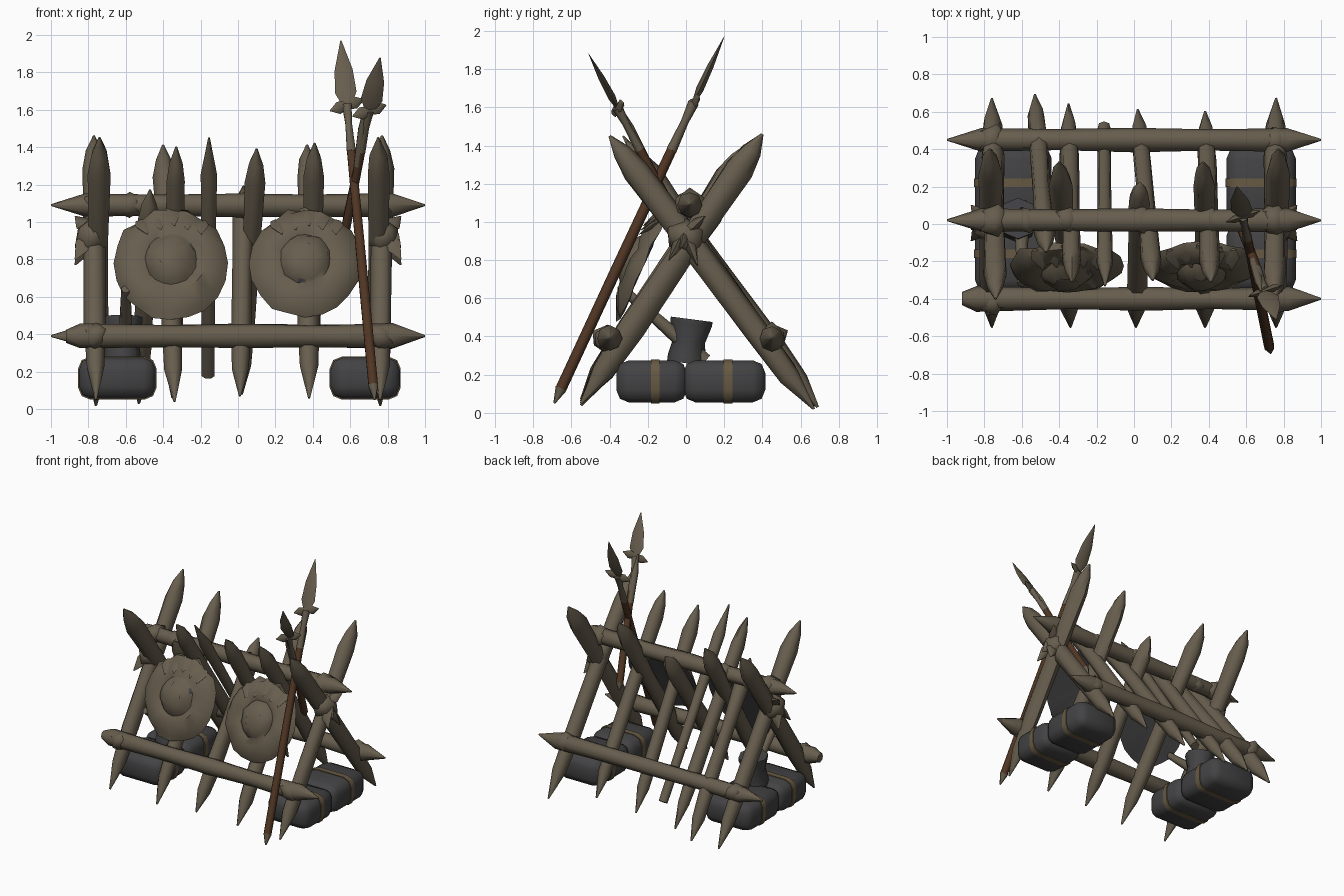
import bpy, bmesh, math, random
from mathutils import Vector, Matrix

random.seed(4)
cube = bpy.data.objects.get("Cube")
if cube:
    bpy.data.objects.remove(cube, do_unlink=True)


def material(name, rgb):
    m = bpy.data.materials.new(name)
    m.use_nodes = True
    m.diffuse_color = (*rgb, 1)
    m.node_tree.nodes["Principled BSDF"].inputs["Base Color"].default_value = (*rgb, 1)
    return m


WOOD = material("weathered_wood", (0.135, 0.11, 0.075))
STONE = material("dark_stone", (0.056, 0.056, 0.059))
SHAFT = material("red_brown_shaft", (0.08, 0.036, 0.017))
STRAP = material("tan_strap", (0.135, 0.1, 0.055))


def finish(name, bm, mats, angle=65):
    bmesh.ops.recalc_face_normals(bm, faces=bm.faces)
    me = bpy.data.meshes.new(name)
    bm.to_mesh(me)
    bm.free()
    for m in mats:
        me.materials.append(m)
    ob = bpy.data.objects.new(name, me)
    bpy.context.collection.objects.link(ob)
    bpy.ops.object.select_all(action="DESELECT")
    ob.select_set(True)
    bpy.context.view_layer.objects.active = ob
    bpy.ops.object.shade_smooth_by_angle(angle=math.radians(angle))


def skin(bm, loops):
    """Join neighbouring vertex rings with quads."""
    n = len(loops[0])
    for lo, hi in zip(loops, loops[1:]):
        for i in range(n):
            j = (i + 1) % n
            bm.faces.new((lo[i], lo[j], hi[j], hi[i]))


def tube(name, start, end, rings, mat, sides=7, flat=1.0, jitter=0.0):
    """Bar from start to end; rings are (fraction, radius)."""
    start, end = Vector(start), Vector(end)
    axis = (end - start).normalized()
    side = axis.cross(Vector((0, 0, 1) if abs(axis.x) > 0.8 else (1, 0, 0))).normalized()
    other = axis.cross(side)
    bm = bmesh.new()
    loops = []
    for t, r in rings:
        c = start.lerp(end, t)
        loop = []
        for i in range(sides):
            a = math.tau * i / sides
            k = r * (1 + random.uniform(-jitter, jitter))
            loop.append(bm.verts.new(c + side * math.cos(a) * k * flat + other * math.sin(a) * k))
        loops.append(loop)
    skin(bm, loops)
    bm.faces.new(loops[0])
    bm.faces.new(loops[-1])
    finish(name, bm, [mat])


def stake(name, start, end, r):
    rings = [(0, 0.006), (0.12, r * 0.85), (0.28, r), (0.6, r * 0.95),
             (0.87, r * 1.08), (0.94, r * 0.75), (1, 0.006)]
    tube(name, start, end, rings, WOOD, flat=1.15, jitter=0.1)


# Crossed stakes: (bottom x, bottom y, bottom z), (top x, top y, top z), radius
FRONT = [((-0.76, -0.55, 0.05), (-0.77, 0.4, 1.46), 0.06),
         ((-0.34, -0.55, 0.04), (-0.4, 0.33, 1.41), 0.056),
         ((0.01, -0.55, 0.07), (0.03, 0.22, 1.19), 0.058),
         ((0.38, -0.55, 0.06), (0.37, 0.33, 1.41), 0.056),
         ((0.76, -0.55, 0.05), (0.77, 0.4, 1.46), 0.06)]
BACK = [((-0.76, 0.67, 0.02), (-0.74, -0.4, 1.45), 0.06),
        ((-0.53, 0.69, 0.03), (-0.47, -0.15, 1.17), 0.052),
        ((-0.35, 0.64, 0.06), (-0.33, -0.31, 1.4), 0.05),
        ((0.02, 0.61, 0.08), (0.1, -0.3, 1.39), 0.05),
        ((0.38, 0.6, 0.1), (0.41, -0.31, 1.42), 0.052),
        ((0.76, 0.67, 0.02), (0.75, -0.4, 1.45), 0.06)]
for tag, rows in (("front", FRONT), ("back", BACK)):
    for i, (low, high, r) in enumerate(rows):
        stake(f"{tag}_stake_{i}", low, high, r)
tube("blunt_back_stake", (-0.16, 0.52, 0.18), (-0.155, -0.33, 1.45),
     [(0, 0.035), (0.5, 0.038), (0.85, 0.045), (1, 0.005)], WOOD)

# Horizontal rails with sharpened ends
POINTED = [(0, 0.005), (0.09, 0.06), (0.3, 0.058), (0.5, 0.064), (0.7, 0.058), (0.91, 0.066), (1, 0.005)]
BLUNT = [(0, 0.035), (0.04, 0.068)] + POINTED[2:]
for name, x0, y, z, rings in [("front_rail", -0.92, -0.4, 0.39, BLUNT),
                              ("back_rail", -1, 0.45, 0.39, POINTED),
                              ("ridge_rail", -1, 0.02, 1.09, POINTED)]:
    tube(name, (x0, y, z), (1, y, z), rings, WOOD, 8, jitter=0.06)


# Lashings where stakes and rails meet
def knot(name, pos, size):
    bm = bmesh.new()
    bmesh.ops.create_icosphere(bm, subdivisions=1, radius=1)
    for v in bm.verts:
        v.co *= random.uniform(0.82, 1.1)
    bmesh.ops.transform(bm, matrix=Matrix.Translation(pos) @ Matrix.Diagonal((*size, 1)), verts=bm.verts)
    finish(name, bm, [WOOD], 80)


for s, tag in ((-1, "right"), (1, "left")):
    knot(f"front_knot_{tag}", (s * 0.76, -0.41, 0.39), (0.085, 0.085, 0.08))
    knot(f"back_knot_{tag}", (s * 0.76, 0.45, 0.39), (0.085, 0.09, 0.085))
    knot(f"cross_knot_{tag}", (s * 0.78, 0.0, 0.92), (0.1, 0.11, 0.11))
    knot(f"ridge_knot_{tag}", (s * 0.75, 0.02, 1.09), (0.09, 0.1, 0.085))
    for j, (y, z) in enumerate([(-0.09, 0.8), (0.06, 0.77), (0.1, 1.03), (-0.03, 0.86)]):
        tube(f"lash_splinter_{tag}_{j}", (s * 0.78, 0, 0.95), (s * 0.87, y, z),
             [(0, 0.03), (0.5, 0.05), (1, 0.004)], WOOD, 5, flat=0.6)
for i, x in enumerate((-0.58, -0.36, 0.03, 0.4)):
    knot(f"ridge_wrap_{i}", (x, 0.02, 1.09), (0.08, 0.078, 0.075))


# Round shields with a ragged upper edge, raised boss and dark back
def shield(name, x, radius, chip):
    sides = 20
    profile = [(1, 0), (0.9, 0.035), (0.62, 0.07), (0.45, 0.055), (0.4, 0.075), (0.22, 0.115)]
    bm = bmesh.new()
    loops = []
    for k, (r, h) in enumerate(profile):
        loop = []
        for i in range(sides):
            a = math.tau * i / sides
            ragged = 0.9 if k == 0 and math.sin(a) > 0.6 and i % 2 else 1
            rr = r * radius * ragged * random.uniform(0.96, 1.02)
            loop.append(bm.verts.new((rr * math.cos(a), rr * math.sin(a) * 1.08,
                                      h + random.uniform(-0.012, 0.012))))
        loops.append(loop)
    skin(bm, loops)
    # Chipped patch beside the boss
    bm.faces.ensure_lookup_table()
    bm.faces[3 * sides + chip].material_index = 1
    bm.faces.new(loops[-1])
    hub = bm.verts.new((0, 0, 0.015))
    for i in range(sides):
        bm.faces.new((loops[0][(i + 1) % sides], loops[0][i], hub)).material_index = 1
    turn = Matrix.Translation((x, -0.22, 0.78)) @ Matrix.Rotation(math.radians(66), 4, "X")
    bmesh.ops.transform(bm, matrix=turn, verts=bm.verts)
    finish(name, bm, [WOOD, STONE], 50)
    # Torn hide flaps over the top of the face
    for j, dx in enumerate((-0.16, -0.08, 0.0, 0.08, 0.16)):
        top = turn @ Vector((dx, 0.31 - abs(dx) * 0.45, 0.015))
        tip = turn @ Vector((dx * 0.9 + 0.02, 0.18 - abs(dx) * 0.3, 0.085))
        tube(f"{name}_flap_{j}", top, tip, [(0, 0.03), (0.4, 0.045), (1, 0.004)], WOOD, 5, flat=0.4)


shield("right_shield", -0.36, 0.31, 1)
shield("left_shield", 0.36, 0.3, 14)


# Strapped stone weights
def block(name, pos, size, mat, bevel, ends):
    """Rounded block; ends=False keeps its front and back cut square."""
    bm = bmesh.new()
    bmesh.ops.create_cube(bm, size=1)
    place = Matrix.Translation(pos) @ Matrix.Diagonal((*size, 1))
    bmesh.ops.transform(bm, matrix=place, verts=bm.verts)
    edges = [e for e in bm.edges if ends or abs(e.verts[0].co.y - e.verts[1].co.y) > 0.001]
    bmesh.ops.bevel(bm, geom=edges, offset=bevel, segments=2, profile=0.5, affect="EDGES")
    finish(name, bm, [mat])


for x, w, tag in ((-0.645, 0.41, "right"), (0.68, 0.37, "left")):
    for y, d, part in ((-0.18, 0.37, "front"), (0.2, 0.43, "back")):
        block(f"{part}_stone_{tag}", (x, y, 0.165), (w, d, 0.22), STONE, 0.065, True)
        block(f"{part}_strap_{tag}", (x, y + 0.02, 0.165), (w + 0.01, 0.045, 0.23), STRAP, 0.065, False)

# Stone hammer resting on the weights
tube("hammer_handle", (-0.6, -0.32, 0.64), (-0.6, 0.1, 0.27), [(0, 0.025), (0.5, 0.035), (1, 0.045)], WOOD)
tube("hammer_head", (-0.62, 0.0, 0.26), (-0.62, 0.03, 0.49),
     [(0, 0.1), (0.15, 0.1), (0.5, 0.085), (0.9, 0.11), (1, 0.11)], STONE, 8)


# Spears: pale foot, red-brown shaft, pale socket, leaf blade and barbs
def spear(name, foot, tip, split, blade, r):
    foot, tip = Vector(foot), Vector(tip)
    heel, socket, neck = (foot.lerp(tip, t) for t in (0.04, split, blade))
    tube(f"{name}_foot", foot, heel, [(0, 0.005), (1, r * 1.05)], WOOD, 6)
    tube(f"{name}_shaft", heel, socket, [(0, r), (0.5, r), (1, r * 0.9)], SHAFT, 6)
    tube(f"{name}_socket", socket, neck, [(0, r * 0.95), (0.6, r * 0.7), (1, r)], WOOD, 6)
    tube(f"{name}_blade", neck, tip, [(0, 0.025), (0.2, 0.058), (0.55, 0.048), (1, 0.003)], WOOD, 4, flat=0.35)
    for s in (-1, 1):
        tube(f"{name}_barb_{s}", neck, neck + Vector((s * 0.09, s * 0.03, 0.03 * s)),
             [(0, 0.024), (0.5, 0.034), (1, 0.003)], WOOD, 4, flat=0.6)


spear("long_spear", (0.73, -0.69, 0.05), (0.55, 0.2, 1.97), 0.69, 0.82, 0.029)
spear("crossed_spear", (0.53, 0.1, 0.74), (0.76, -0.51, 1.88), 0.56, 0.75, 0.027)
tube("broken_spear_shaft", (0.64, -0.2, 1.3), (0.68, -0.36, 1.62),
     [(0, 0.025), (0.6, 0.025), (1, 0.006)], WOOD, 6)
